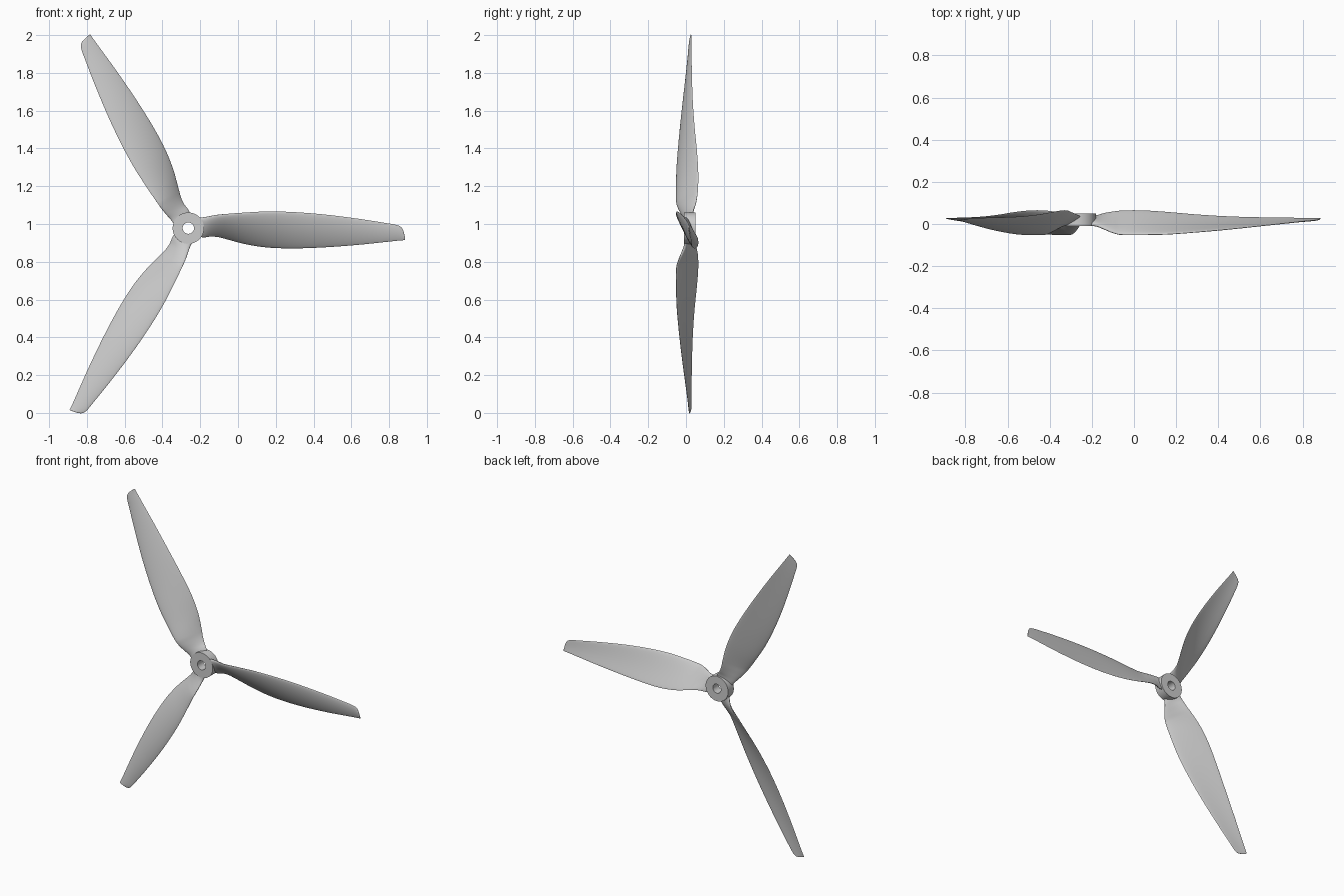
import bpy, bmesh, math
from mathutils import Vector, Matrix

if "Cube" in bpy.data.objects:
    bpy.data.objects.remove(bpy.data.objects["Cube"])

HUB = Vector((-0.263, 0.0, 0.978))
HUB_Y0, HUB_Y1 = -0.01, 0.05

# Blade stations: radius, lead z, trail z, lead y, trail y, thickness
KEYS = [
    (0.055, 0.055, -0.046, -0.004, 0.036, 0.030),
    (0.085, 0.058, -0.049, -0.008, 0.040, 0.030),
    (0.120, 0.064, -0.045, -0.024, 0.050, 0.029),
    (0.160, 0.070, -0.049, -0.042, 0.057, 0.027),
    (0.200, 0.073, -0.060, -0.053, 0.061, 0.025),
    (0.300, 0.080, -0.087, -0.055, 0.061, 0.023),
    (0.420, 0.086, -0.105, -0.053, 0.053, 0.021),
    (0.560, 0.083, -0.109, -0.043, 0.041, 0.018),
    (0.720, 0.071, -0.103, -0.028, 0.032, 0.015),
    (0.900, 0.049, -0.089, -0.008, 0.028, 0.011),
    (1.050, 0.026, -0.073, 0.009, 0.027, 0.008),
    (1.105, 0.016, -0.067, 0.014, 0.027, 0.007),
    (1.128, 0.004, -0.065, 0.017, 0.027, 0.006),
    (1.140, -0.018, -0.064, 0.020, 0.027, 0.005),
    (1.148, -0.054, -0.063, 0.025, 0.027, 0.003),
]
STEPS = 5
N = 14


def stations():
    """Smooth interpolation between the blade stations."""
    def slope(i, c):
        a, b = max(i - 1, 0), min(i + 1, len(KEYS) - 1)
        return (KEYS[b][c] - KEYS[a][c]) / (KEYS[b][0] - KEYS[a][0])
    for i in range(len(KEYS) - 1):
        p, q = KEYS[i], KEYS[i + 1]
        h = q[0] - p[0]
        for k in range(STEPS):
            t = k / STEPS
            row = [p[0] + h * t]
            for c in range(1, 6):
                row.append((2*t**3 - 3*t**2 + 1) * p[c] + (t**3 - 2*t**2 + t) * h * slope(i, c)
                           + (3*t**2 - 2*t**3) * q[c] + (t**3 - t**2) * h * slope(i + 1, c))
            yield row
    yield list(KEYS[-1])


def section(r, zl, zt, yl, yt, th):
    """Cambered aerofoil ring from leading edge to trailing edge and back."""
    lead, trail = Vector((r, yl, zl)), Vector((r, yt, zt))
    chord = trail - lead
    front = Vector((0, chord.z, -chord.y)).normalized()
    camber = 0.045 * chord.length * min(1, max(0, (r - 0.08) / 0.15))
    pts = []
    for k in range(2 * N):
        a = math.pi * k / N
        s = (1 - math.cos(a)) / 2
        half = th / 2 * math.sin(a) * (1.15 - 0.45 * s)
        off = half + camber * (4 * s * (1 - s) - 0.5)
        pts.append(lead + chord * s + front * off)
    return pts


def finish(bm, name, angle):
    bmesh.ops.recalc_face_normals(bm, faces=bm.faces)
    me = bpy.data.meshes.new(name)
    bm.to_mesh(me)
    bm.free()
    ob = bpy.data.objects.new(name, me)
    bpy.context.collection.objects.link(ob)
    bpy.ops.object.select_all(action='DESELECT')
    ob.select_set(True)
    bpy.context.view_layer.objects.active = ob
    bpy.ops.object.shade_smooth_by_angle(angle=math.radians(angle))
    return ob


def bridge(bm, a, b):
    for k in range(len(a)):
        j = (k + 1) % len(a)
        bm.faces.new((a[k], a[j], b[j], b[k]))


# Three twisted blades around the hub
for n in range(3):
    bm = bmesh.new()
    rot = Matrix.Translation(HUB) @ Matrix.Rotation(-n * 2 * math.pi / 3, 4, 'Y')
    rings = [[bm.verts.new(rot @ p) for p in section(*s)] for s in stations()]
    for a, b in zip(rings, rings[1:]):
        bridge(bm, a, b)
    bm.faces.new(rings[0])
    bm.faces.new(rings[-1])
    finish(bm, f"blade_{n + 1}", 50)

# Hub ring with a through hole
bm = bmesh.new()
SEG = 64
profile = [(0.03, HUB_Y0), (0.083, HUB_Y0), (0.083, HUB_Y1), (0.03, HUB_Y1)]
loops = []
for rad, y in profile:
    loops.append([bm.verts.new(HUB + Vector((rad * math.cos(2 * math.pi * k / SEG), y,
                                             rad * math.sin(2 * math.pi * k / SEG))))
                  for k in range(SEG)])
for i in range(4):
    bridge(bm, loops[i], loops[(i + 1) % 4])
finish(bm, "hub", 30)
